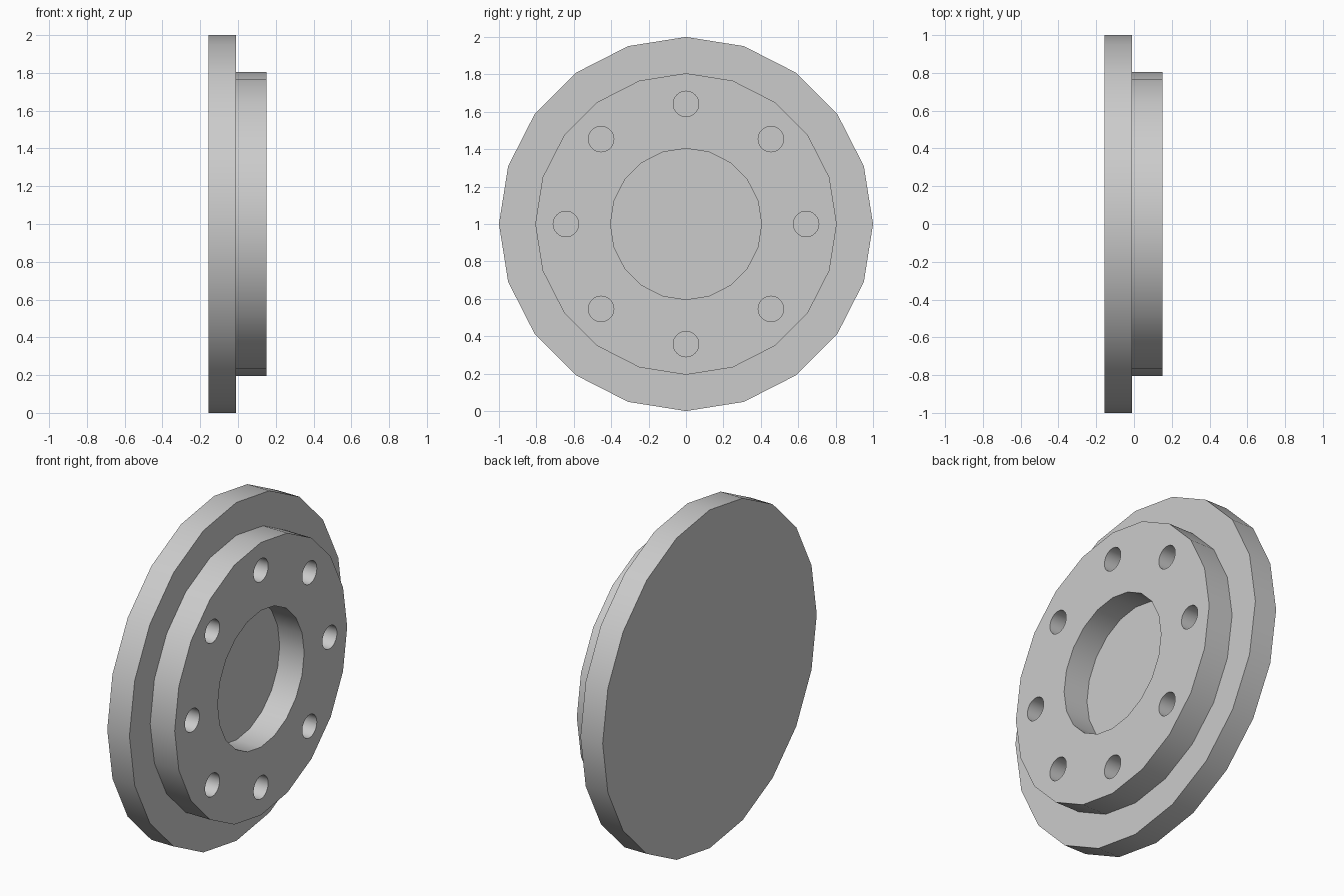
import bpy
import math
from mathutils import Vector

cube = bpy.data.objects.get("Cube")
if cube:
    bpy.data.objects.remove(cube, do_unlink=True)

SIDES = 20
BACK, STEP, FRONT = -0.155, -0.01, 0.15
CENTRE = Vector((0, 0, 1))

grey = bpy.data.materials.new("plain_grey")
grey.use_nodes = True
colour = (0.6, 0.6, 0.6, 1)
grey.diffuse_color = colour
grey.node_tree.nodes["Principled BSDF"].inputs["Base Color"].default_value = colour


def disc(name, radius, x0, x1, sides=SIDES, y=0.0, z=0.0):
    """Cylinder lying along x, with a corner pointing straight up."""
    bpy.ops.mesh.primitive_cylinder_add(
        vertices=sides, radius=radius, depth=x1 - x0,
        location=CENTRE + Vector(((x0 + x1) / 2, y, z)),
        rotation=(0, math.pi / 2, 0))
    obj = bpy.context.object
    obj.name = name
    obj.data.materials.append(grey)
    return obj


def cut(target, cutter):
    """Subtract the cutter from the target, then discard it."""
    cutter.hide_render = True
    mod = target.modifiers.new("cut", 'BOOLEAN')
    mod.operation = 'DIFFERENCE'
    mod.solver = 'EXACT'
    mod.object = cutter
    bpy.context.view_layer.objects.active = target
    bpy.ops.object.modifier_apply(modifier=mod.name)
    bpy.data.objects.remove(cutter, do_unlink=True)


# Wide back plate and the raised ring on it
back_plate = disc("back_plate", 1.0, BACK, STEP)
raised_ring = disc("raised_ring", 0.806, STEP, FRONT)

# Central bore, open down to the back plate
cut(raised_ring, disc("bore_cutter", 0.404, STEP - 0.1, FRONT + 0.1))

# Circle of bolt holes
for i in range(8):
    a = i * math.tau / 8
    cut(raised_ring, disc("bolt_hole_cutter", 0.068, STEP - 0.1, FRONT + 0.1, 32,
                          0.642 * math.cos(a), 0.642 * math.sin(a)))

# Smooth rims with sharp edges
for obj in (back_plate, raised_ring):
    bpy.ops.object.select_all(action='DESELECT')
    obj.select_set(True)
    bpy.context.view_layer.objects.active = obj
    bpy.ops.object.shade_smooth_by_angle(angle=math.radians(30))
